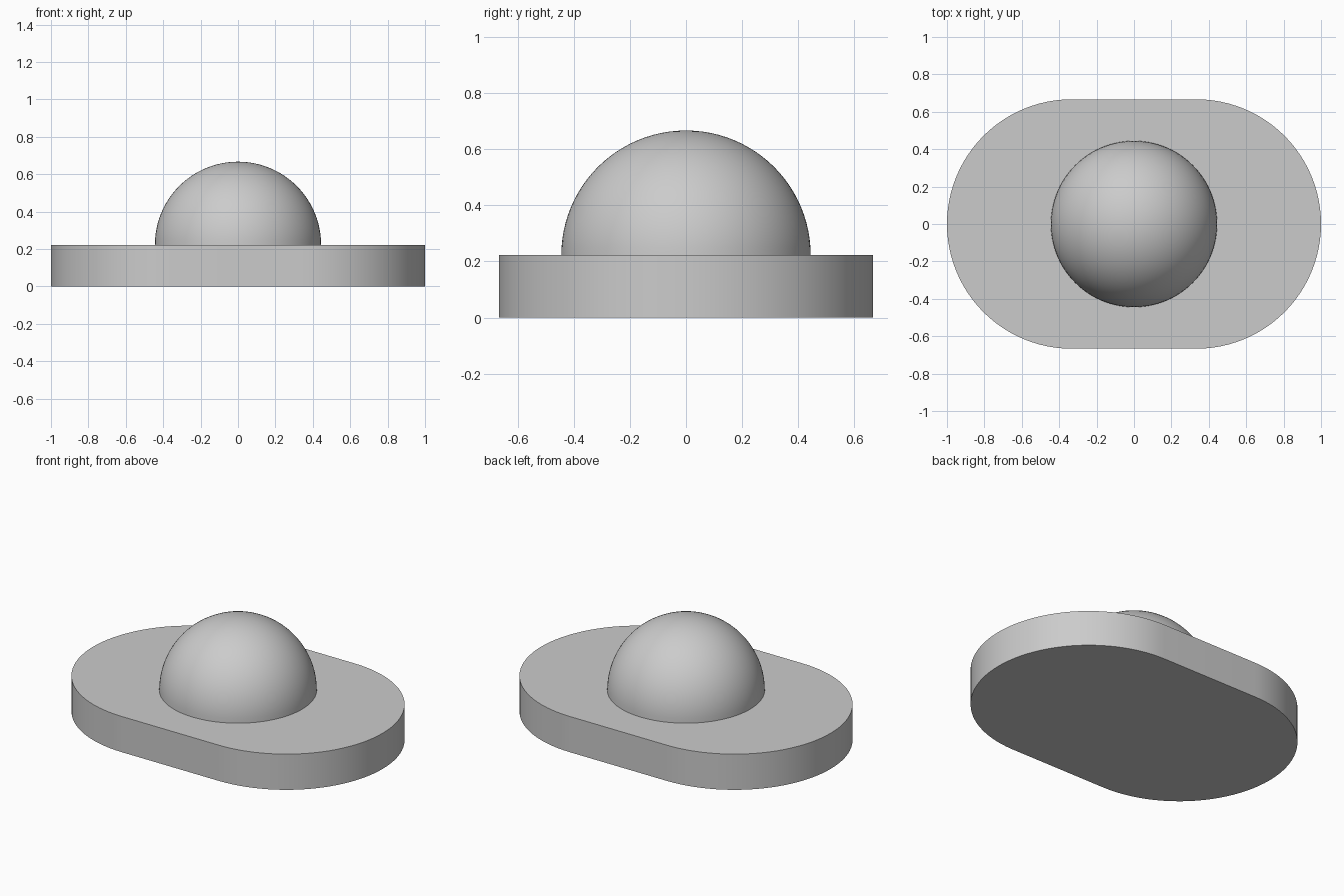
import bpy, bmesh, math

cube = bpy.data.objects.get("Cube")
if cube:
    bpy.data.objects.remove(cube, do_unlink=True)

END_R = 2 / 3        # radius of the rounded plate ends
END_X = 1 / 3        # offset of the end centres
PLATE_H = 2 / 9
DOME_R = 4 / 9

grey = bpy.data.materials.new("plain grey")
grey.use_nodes = True
colour = (0.6, 0.6, 0.6, 1)
grey.diffuse_color = colour
grey.node_tree.nodes["Principled BSDF"].inputs["Base Color"].default_value = colour


def add_part(name, bm):
    bmesh.ops.recalc_face_normals(bm, faces=bm.faces)
    mesh = bpy.data.meshes.new(name)
    bm.to_mesh(mesh)
    bm.free()
    obj = bpy.data.objects.new(name, mesh)
    bpy.context.collection.objects.link(obj)
    mesh.materials.append(grey)
    bpy.ops.object.select_all(action="DESELECT")
    obj.select_set(True)
    bpy.context.view_layer.objects.active = obj
    bpy.ops.object.shade_smooth_by_angle(angle=math.radians(30))
    return obj


# Base plate: stadium outline, extruded upward
bm = bmesh.new()
steps = 48
outline = []
for side, start in ((1, -math.pi / 2), (-1, math.pi / 2)):
    for i in range(steps + 1):
        a = start + math.pi * i / steps
        outline.append(bm.verts.new((side * END_X + END_R * math.cos(a), END_R * math.sin(a), 0)))
base = bm.faces.new(outline)
top = bmesh.ops.extrude_face_region(bm, geom=[base], use_keep_orig=True)
bmesh.ops.translate(bm, vec=(0, 0, PLATE_H),
                    verts=[g for g in top["geom"] if isinstance(g, bmesh.types.BMVert)])
add_part("base_plate", bm)

# Dome: upper half of a sphere resting on the plate
bm = bmesh.new()
bmesh.ops.create_uvsphere(bm, u_segments=96, v_segments=48, radius=DOME_R)
cut = bmesh.ops.bisect_plane(bm, geom=bm.verts[:] + bm.edges[:] + bm.faces[:],
                             plane_co=(0, 0, 0), plane_no=(0, 0, 1), clear_inner=True)
bmesh.ops.holes_fill(bm, edges=[e for e in bm.edges if e.is_boundary])
dome = add_part("dome", bm)
dome.location.z = PLATE_H
